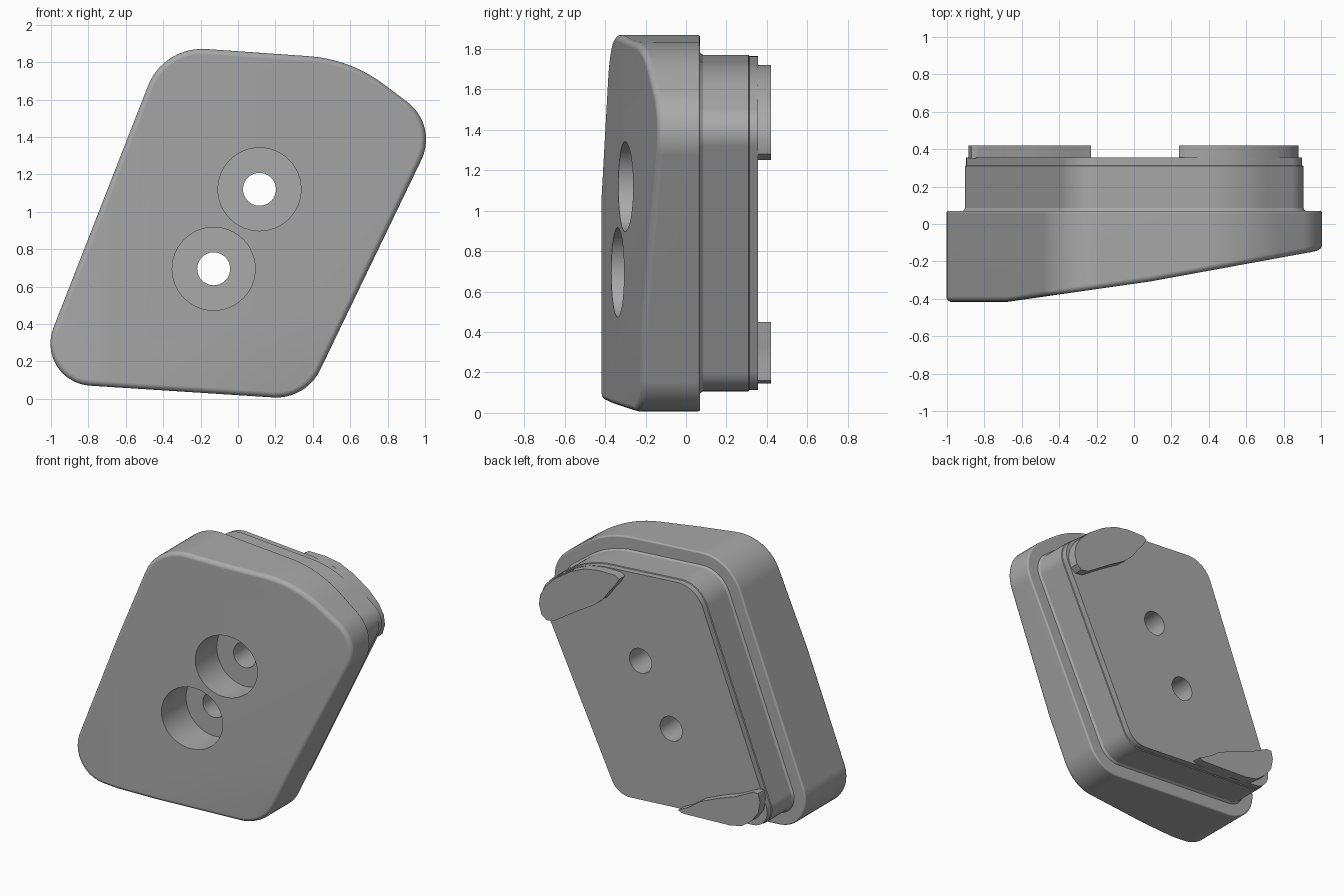
import bpy, bmesh, math
from mathutils import Vector

cube = bpy.data.objects.get("Cube")
if cube:
    bpy.data.objects.remove(cube, do_unlink=True)

grey = bpy.data.materials.new("plain_grey")
grey.use_nodes = True
COLOUR = (0.4, 0.4, 0.4, 1)
grey.diffuse_color = COLOUR
grey.node_tree.nodes["Principled BSDF"].inputs["Base Color"].default_value = COLOUR


def rounded(corners, steps=10):
    """Counter-clockwise outline in x, z from (x, z, radius) corners."""
    pts, n = [], len(corners)
    for i, (x, z, r) in enumerate(corners):
        c = Vector((x, z))
        a = (Vector(corners[i - 1][:2]) - c).normalized()
        b = (Vector(corners[(i + 1) % n][:2]) - c).normalized()
        half = a.angle(b) / 2
        centre = c + (a + b).normalized() * (r / math.sin(half))
        t = r / math.tan(half)
        start, end = c + a * t - centre, c + b * t - centre
        sweep = math.pi - 2 * half
        for k in range(steps + 1):
            f = k / steps
            pts.append(centre + (start * math.sin((1 - f) * sweep)
                                 + end * math.sin(f * sweep)) / math.sin(sweep))
    return pts


def inset(corners, d):
    """Same outline moved inward by d."""
    out, n = [], len(corners)
    for i, (x, z, r) in enumerate(corners):
        c = Vector((x, z))
        a = (Vector(corners[i - 1][:2]) - c).normalized()
        b = (Vector(corners[(i + 1) % n][:2]) - c).normalized()
        p = c + (a + b).normalized() * (d / math.sin(a.angle(b) / 2))
        out.append((p.x, p.y, r - d))
    return rounded(out)


def loft(rings):
    """Closed solid through (y, outline) rings."""
    bm = bmesh.new()
    loops = [[bm.verts.new((p[0], y, p[1])) for p in pts] for y, pts in rings]
    for a, b in zip(loops, loops[1:]):
        for i in range(len(a)):
            bm.faces.new((a[i - 1], a[i], b[i], b[i - 1]))
    bm.faces.new(loops[0])
    bm.faces.new(loops[-1])
    bmesh.ops.recalc_face_normals(bm, faces=bm.faces)
    return bm


def finish(bm, name):
    mesh = bpy.data.meshes.new(name)
    bmesh.ops.recalc_face_normals(bm, faces=bm.faces)
    bm.to_mesh(mesh)
    bm.free()
    mesh.materials.append(grey)
    ob = bpy.data.objects.new(name, mesh)
    bpy.context.collection.objects.link(ob)
    return ob


def activate(ob):
    bpy.ops.object.select_all(action='DESELECT')
    ob.select_set(True)
    bpy.context.view_layer.objects.active = ob


def drill(ob, x, z, r, y0, y1):
    circle = [(x + r * math.cos(math.tau * k / 48), z + r * math.sin(math.tau * k / 48))
              for k in range(48)]
    cutter = finish(loft([(y0, circle), (y1, circle)]), "drill_cutter")
    cutter.hide_render = True
    mod = ob.modifiers.new("hole", 'BOOLEAN')
    mod.operation, mod.solver, mod.object = 'DIFFERENCE', 'EXACT', cutter
    activate(ob)
    bpy.ops.object.modifier_apply(modifier=mod.name)
    bpy.data.objects.remove(cutter, do_unlink=True)


def smooth(ob):
    activate(ob)
    bpy.ops.object.shade_smooth_by_angle(angle=math.radians(32))
    ob.modifiers.new("weighted_normals", 'WEIGHTED_NORMAL').keep_sharp = True


CORNERS = [(-1.10, 0.09, 0.225), (0.363, -0.004, 0.26), (1.07, 1.463, 0.25),
           (0.60, 1.816, 0.75), (-0.398, 1.886, 0.31)]
HOLES = [(0.115, 1.12), (-0.13, 0.695)]

# Body: outline prism, its front trimmed by gently sloping planes
outline = rounded(CORNERS)
bm = loft([(-0.6, outline), (0.07, outline)])
# each plane is y = a + b * x + c * z
for a, b, c in [(-0.417, 0, 0), (-0.3195, 0.143, 0), (-0.323, 0.183, 0), (-0.297, 0.1915, -0.0657)]:
    cut = bmesh.ops.bisect_plane(bm, geom=bm.verts[:] + bm.edges[:] + bm.faces[:], dist=1e-5,
                                 plane_co=(0, a, 0), plane_no=(b, -1, c), clear_outer=True)
    edges = [e for e in cut["geom_cut"] if isinstance(e, bmesh.types.BMEdge) and e.is_boundary]
    bmesh.ops.contextual_create(bm, geom=edges)
bmesh.ops.recalc_face_normals(bm, faces=bm.faces)
# Rounded front rim and a fine rear rim
for front, width in ((True, 0.03), (False, 0.012)):
    rim = [e for e in bm.edges if e.calc_face_angle(0) > math.radians(50)
           and (e.verts[0].co.y < 0) == front]
    bmesh.ops.bevel(bm, geom=rim, offset=width, segments=4, profile=0.5,
                    affect='EDGES', clamp_overlap=True)
body = finish(bm, "body")
for x, z in HOLES:
    drill(body, x, z, 0.222, -0.7, -0.09)
    drill(body, x, z, 0.088, -0.2, 0.2)
smooth(body)

# Rear plinth: inset tier with a small foot and a fine step at the back
plinth = finish(loft([(y, inset(CORNERS, d)) for y, d in
                      ((0.07, 0.09), (0.085, 0.1), (0.31, 0.1), (0.313, 0.106), (0.355, 0.106))]),
                "rear_plinth")
for x, z in HOLES:
    drill(plinth, x, z, 0.088, -0.1, 0.5)
smooth(plinth)

# Crescent locating tabs on the back, in opposite corners
upper = [(0.24, 1.70), (0.27, 1.72), (0.40, 1.72), (0.52, 1.70), (0.63, 1.65), (0.75, 1.57),
         (0.83, 1.49), (0.87, 1.42), (0.88, 1.35), (0.86, 1.28), (0.82, 1.25), (0.76, 1.26),
         (0.59, 1.37), (0.44, 1.46), (0.37, 1.52), (0.32, 1.59), (0.27, 1.65)]
lower = [(-0.23, 0.16), (-0.27, 0.145), (-0.64, 0.16), (-0.74, 0.18), (-0.82, 0.24), (-0.87, 0.31),
         (-0.885, 0.39), (-0.87, 0.45), (-0.83, 0.45), (-0.69, 0.38), (-0.55, 0.33),
         (-0.41, 0.27), (-0.31, 0.20)]
for name, pts in (("upper_tab", upper), ("lower_tab", lower)):
    smooth(finish(loft([(0.35, pts), (0.42, pts)]), name))
